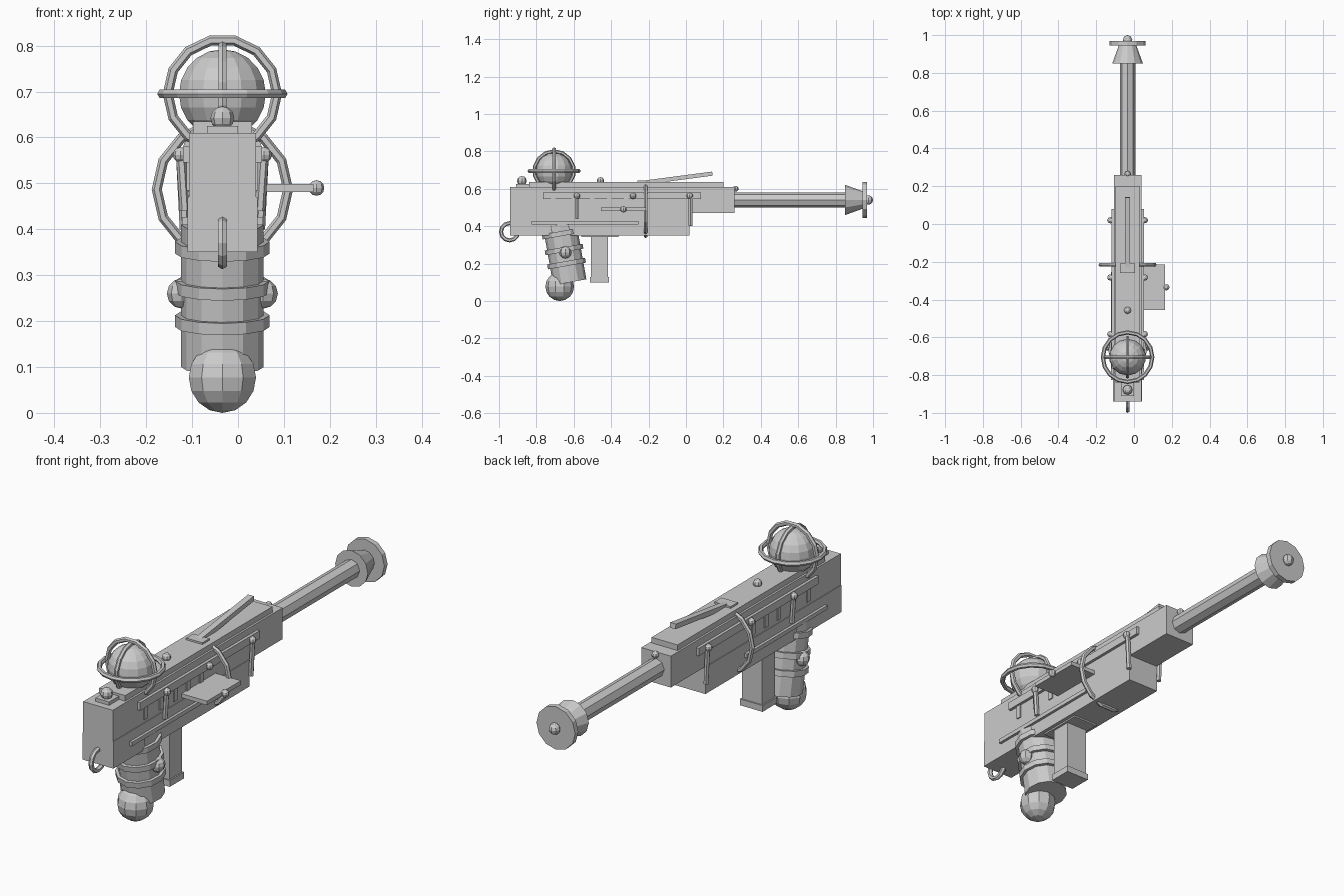
import bpy
from math import radians, pi
from mathutils import Vector

if "Cube" in bpy.data.objects:
    bpy.data.objects.remove(bpy.data.objects["Cube"])

CX = -0.034  # centre line of the blaster


def box(name, x0, x1, y0, y1, z0, z1):
    bpy.ops.mesh.primitive_cube_add(size=1, location=((x0 + x1) / 2, (y0 + y1) / 2, (z0 + z1) / 2))
    o = bpy.context.object
    o.name = name
    o.scale = (x1 - x0, y1 - y0, z1 - z0)
    return o


def mid_box(name, half, y0, y1, z0, z1):
    return box(name, CX - half, CX + half, y0, y1, z0, z1)


def ball(name, x, y, z, r, seg=8, rings=6):
    bpy.ops.mesh.primitive_uv_sphere_add(segments=seg, ring_count=rings, radius=r, location=(x, y, z))
    bpy.context.object.name = name
    return bpy.context.object


def ring(name, y, z, major, minor, rot=(0, 0, 0), seg=14):
    bpy.ops.mesh.primitive_torus_add(major_segments=seg, minor_segments=6, major_radius=major,
                                     minor_radius=minor, location=(CX, y, z), rotation=rot)
    bpy.context.object.name = name
    return bpy.context.object


def rod(name, p, q, r1, r2=None, seg=8):
    p, q = Vector(p), Vector(q)
    d = q - p
    bpy.ops.mesh.primitive_cone_add(vertices=seg, radius1=r1, radius2=r1 if r2 is None else r2,
                                    depth=d.length, location=(p + q) / 2)
    o = bpy.context.object
    o.name = name
    o.rotation_mode = 'QUATERNION'
    o.rotation_quaternion = d.to_track_quat('Z', 'Y')
    return o


# Receiver
mid_box("upper_receiver", 0.073, -0.94, 0.26, 0.47, 0.61)
mid_box("lower_receiver", 0.076, -0.94, 0.02, 0.35, 0.47)
mid_box("top_plate", 0.064, -0.84, 0.20, 0.605, 0.635)

# Barrel and muzzle
BZ = 0.54
rod("barrel", (CX, 0.25, BZ), (CX, 0.88, BZ), 0.041)
rod("muzzle_cone", (CX, 0.85, BZ), (CX, 0.955, BZ), 0.081, 0.043, 12)
rod("muzzle_disc", (CX, 0.945, BZ), (CX, 0.968, BZ), 0.096, None, 12)
ball("muzzle_tip", CX, 0.975, BZ, 0.025)

# Caged orb on top
OY, OZ = -0.705, 0.695
ball("orb", CX, OY, OZ, 0.097, 14, 10)
rod("orb_base", (CX, OY, 0.60), (CX, OY, 0.645), 0.06, None, 10)
ring("orb_ring_level", OY, OZ, 0.131, 0.011, seg=16)
ring("orb_ring_cross", OY, OZ, 0.119, 0.011, (pi / 2, 0, 0))
ring("orb_ring_long", OY, OZ, 0.106, 0.010, (0, pi / 2, 0))

# Top knobs
mid_box("rear_knob_base", 0.034, -0.91, -0.84, 0.605, 0.625)
ball("rear_knob", CX, -0.878, 0.642, 0.026)
ball("top_knob", CX, -0.457, 0.643, 0.019)
ball("front_bead", CX, 0.265, 0.60, 0.016)

# Raised sight bar
mid_box("sight_hinge", 0.04, -0.26, -0.21, 0.63, 0.643)
sight = mid_box("sight_bar", 0.014, -0.253, 0.143, 0.645, 0.667)
sight.location.z = 0.655
sight.rotation_euler.x = radians(7.5)

# Rear loop and wide carrying hoop
ring("rear_loop", -0.943, 0.37, 0.046, 0.011, (0, pi / 2, 0), 12)
ring("carry_hoop", -0.216, 0.487, 0.143, 0.011, (pi / 2, 0, 0), 14)

# Side flap
box("side_flap", 0.03, 0.165, -0.455, -0.215, 0.481, 0.499)
ball("flap_knob", 0.171, -0.335, 0.49, 0.017)

# Rails, vents, studs and hooks on both sides
for s, side in ((-1, "left"), (1, "right")):
    def strip(name, reach, y0, y1, z0, z1):
        xs = sorted((CX + s * 0.06, CX + s * reach))
        box(f"{name}_{side}", xs[0], xs[1], y0, y1, z0, z1)

    strip("upper_rail", 0.086, -0.765, 0.08, 0.545, 0.58)
    strip("lower_rail", 0.088, -0.825, -0.255, 0.409, 0.427)
    for y in (-0.71, -0.60, -0.50, -0.41, -0.32):
        strip("vent_bar", 0.078, y - 0.012, y + 0.012, 0.485, 0.545)
    for y in (-0.583, -0.283, 0.02):
        ball(f"stud_{side}", CX + s * 0.091, y, 0.562, 0.017)
    for y, z in ((-0.583, 0.44), (0.024, 0.40)):
        rod(f"hook_{side}", (CX + s * 0.09, y, 0.56), (CX + s * 0.082, y, z), 0.011, None, 6)
    ball(f"grip_knob_{side}", CX + s * 0.088, -0.645, 0.26, 0.033)

# Slanted grip with bands and ball pommel
top, bottom = Vector((CX, -0.676, 0.41)), Vector((CX, -0.621, 0.10))
rod("grip", top, bottom, 0.09, None, 12)
axis = (bottom - top).normalized()
for z in (0.36, 0.275, 0.20):
    c = top + axis * ((z - top.z) / axis.z)
    rod("grip_band", c - axis * 0.013, c + axis * 0.013, 0.103, None, 12)
ball("grip_pommel", CX, -0.675, 0.077, 0.077, 10, 8)

# Magazine
mid_box("magazine", 0.05, -0.507, -0.418, 0.11, 0.36)
mid_box("magazine_foot", 0.056, -0.513, -0.412, 0.10, 0.128)
mid_box("magazine_collar", 0.06, -0.56, -0.36, 0.343, 0.355)
